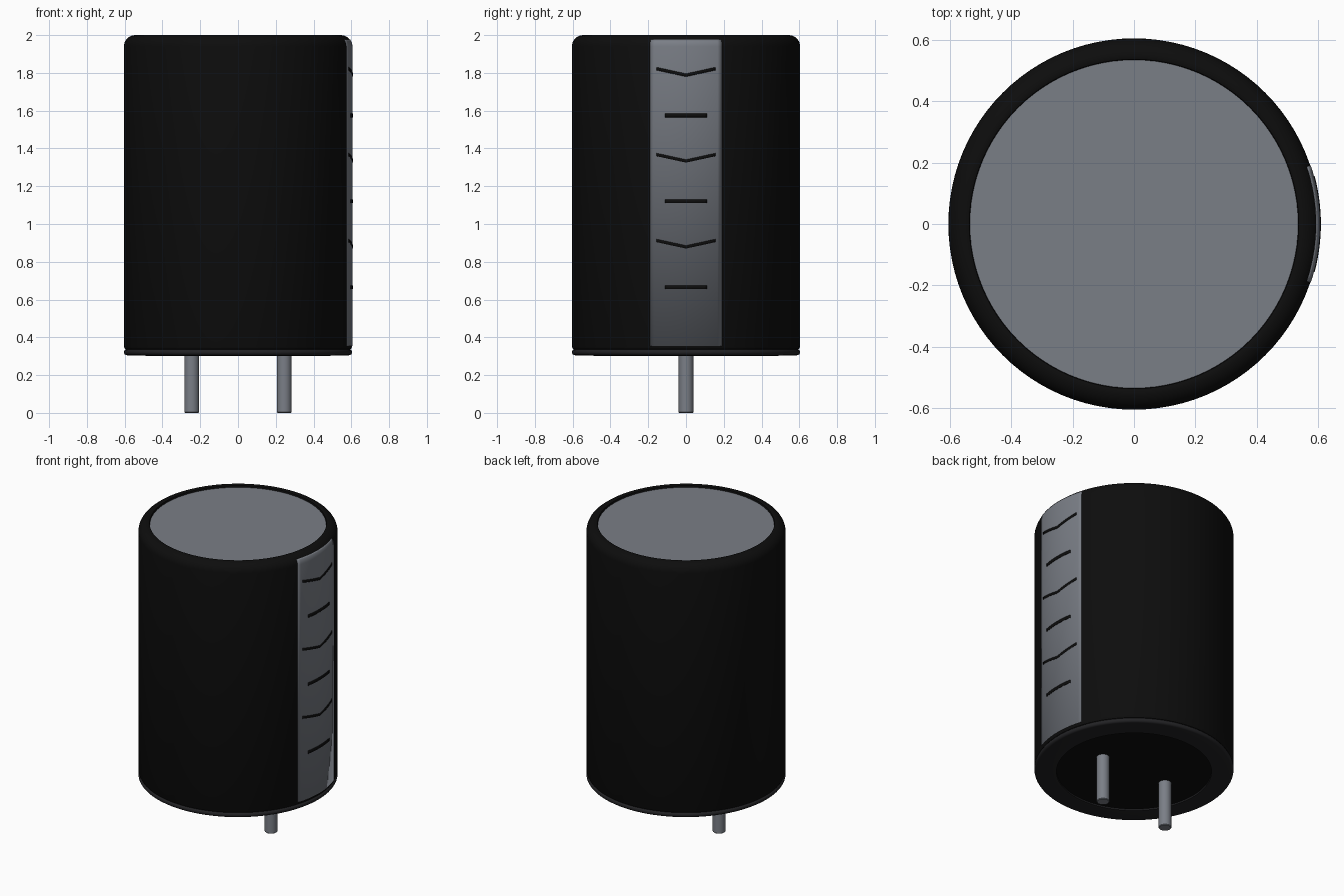
import bpy, bmesh, math

cube = bpy.data.objects.get("Cube")
if cube:
    bpy.data.objects.remove(cube, do_unlink=True)

R = 0.604          # sleeve radius
CORNER = 0.06      # rounding of the top shoulder
TOP = 2.0


def material(name, r, g, b):
    m = bpy.data.materials.new(name)
    m.use_nodes = True
    m.diffuse_color = (r, g, b, 1)
    m.node_tree.nodes["Principled BSDF"].inputs["Base Color"].default_value = (r, g, b, 1)
    return m


black = material("black sleeve", 0.004, 0.004, 0.004)
rubber = material("dark rubber", 0.016, 0.016, 0.018)
metal = material("grey metal", 0.195, 0.21, 0.24)


def finish(name, bm, mat):
    bmesh.ops.remove_doubles(bm, verts=bm.verts, dist=1e-5)
    bmesh.ops.recalc_face_normals(bm, faces=bm.faces)
    mesh = bpy.data.meshes.new(name)
    bm.to_mesh(mesh)
    bm.free()
    mesh.materials.append(mat)
    ob = bpy.data.objects.new(name, mesh)
    bpy.context.collection.objects.link(ob)
    bpy.ops.object.select_all(action='DESELECT')
    ob.select_set(True)
    bpy.context.view_layer.objects.active = ob
    bpy.ops.object.shade_smooth_by_angle(angle=math.radians(35))
    return ob


def lathe(name, profile, mat, x=0, steps=96):
    """Spin a (radius, height) profile around a vertical axis at x."""
    bm = bmesh.new()
    verts = [bm.verts.new((x + r, 0, z)) for r, z in profile]
    edges = [bm.edges.new(pair) for pair in zip(verts, verts[1:])]
    bmesh.ops.spin(bm, geom=verts + edges, cent=(x, 0, 0), axis=(0, 0, 1),
                   angle=math.tau, steps=steps)
    return finish(name, bm, mat)


def arc(cr, cz, rad, start, end, n):
    """Points of a circular arc in the (radius, height) plane, in degrees."""
    angles = [math.radians(start + (end - start) * i / n) for i in range(n + 1)]
    return [(cr + rad * math.cos(a), cz + rad * math.sin(a)) for a in angles]


def wrapped_plate(name, half_width, rows, mat, thickness, steps=16):
    """Plate bent around the sleeve at +x; rows(t) gives its (radius, height) points."""
    bm = bmesh.new()
    limit = math.asin(half_width / R)
    columns = []
    for i in range(steps + 1):
        t = 2 * i / steps - 1
        a = t * limit
        columns.append([bm.verts.new((r * math.cos(a), r * math.sin(a), z))
                        for r, z in rows(t)])
    for c, d in zip(columns, columns[1:]):
        for j in range(len(c) - 1):
            bm.faces.new((c[j], d[j], d[j + 1], c[j + 1]))
    ob = finish(name, bm, mat)
    if ob.data.polygons[0].normal.x < 0:
        ob.data.flip_normals()
    solid = ob.modifiers.new("thickness", 'SOLIDIFY')
    solid.thickness = thickness
    solid.offset = -1
    return ob


# Sleeve with rounded shoulder and a shallow lip around the top
shoulder = arc(R - CORNER, TOP - CORNER, CORNER, 0, 90, 8)
lathe("sleeve", [(0, 0.33), (0.58, 0.33), (0.597, 0.337), (R, 0.35)] + shoulder
      + [(0.536, 1.997), (0.533, 1.98), (0, 1.97)], black)

# Metal top of the can, set just below the lip
lathe("top_disc", [(0, 1.972), (0.534, 1.972), (0.534, 1.986), (0, 1.986)], metal)

# Rubber base ring with a rounded outer edge, and the recessed base
lathe("base_ring", [(0.47, 0.335), (0.588, 0.337)]
      + arc(0.588, 0.321, 0.016, 90, -90, 8) + [(0.47, 0.302), (0.47, 0.335)], rubber)
lathe("base_disc", [(0, 0.312), (0.472, 0.312), (0.472, 0.332), (0, 0.332)], black)

# Two wire leads
for side, x in (("right", -0.245), ("left", 0.245)):
    lathe(side + "_lead", [(0, 0), (0.035, 0), (0.039, 0.004), (0.039, 0.32), (0, 0.32)],
          metal, x, 24)

# Polarity stripe, following the shoulder at its top
stripe_edge = [(R + 0.002, 0.355)] + arc(R - CORNER, TOP - CORNER, CORNER + 0.002, 0, 36, 4)
wrapped_plate("polarity_stripe", 0.19, lambda t: stripe_edge, metal, 0.004)


# Bars and chevrons on the stripe
def mark_rows(z, half_height, rise):
    return lambda t: [(R + 0.004, z - half_height + rise * abs(t)),
                      (R + 0.004, z + half_height + rise * abs(t))]


for i in range(3):
    offset = i * 0.455
    wrapped_plate(f"minus_bar_{i + 1}", 0.11, mark_rows(0.665 + offset, 0.01, 0), black, 0.003)
    wrapped_plate(f"chevron_{i + 1}", 0.155, mark_rows(0.878 + offset, 0.008, 0.034), black, 0.003)
